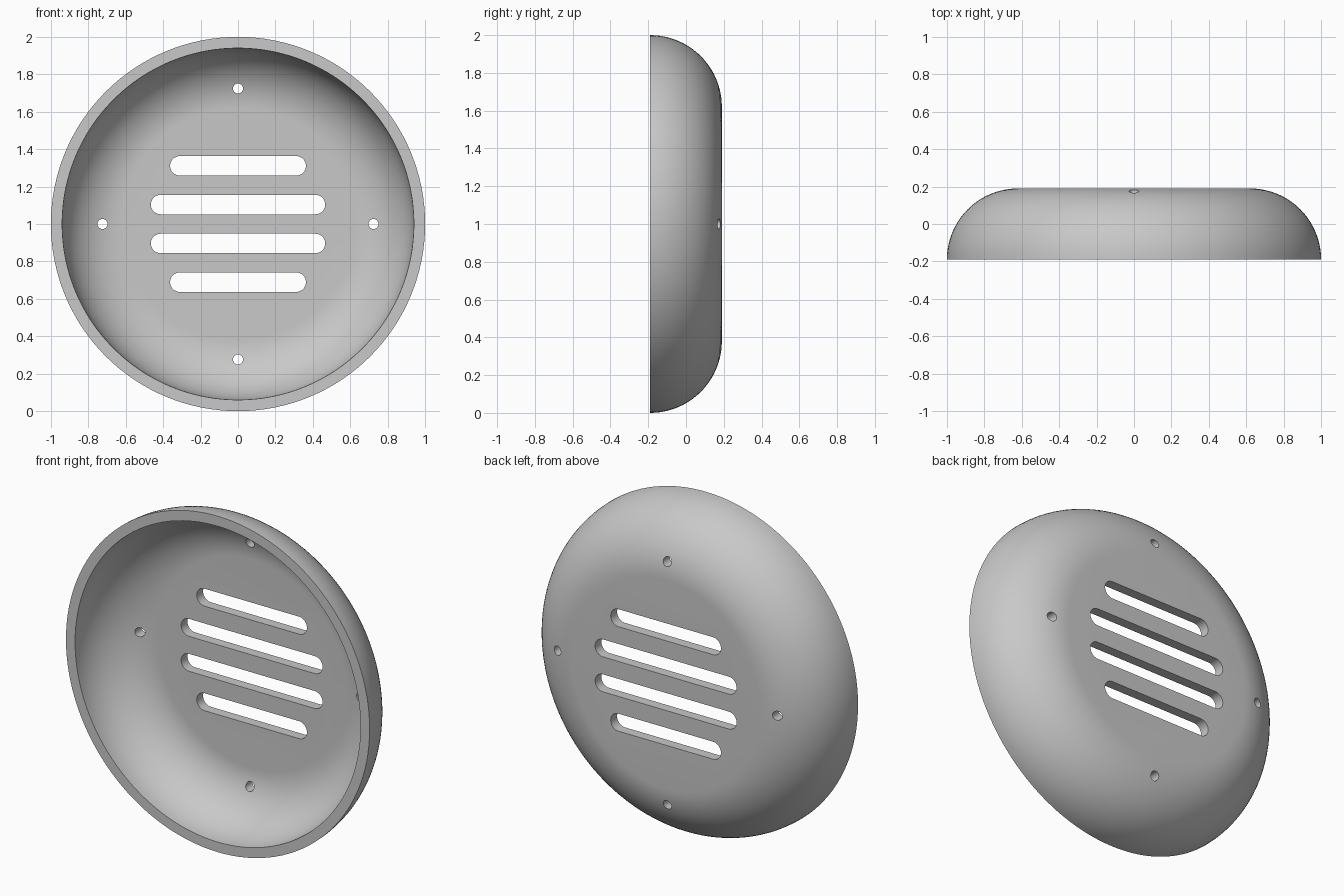
import bpy, bmesh, math
from mathutils import Matrix, Vector

cube = bpy.data.objects.get("Cube")
if cube:
    bpy.data.objects.remove(cube, do_unlink=True)

SEGMENTS = 128
ARC_STEPS = 20
FRONT, FLAT_RADIUS = -0.19, 0.62
OUTER_ARC, INNER_ARC = 0.38, 0.32

grey = bpy.data.materials.new("light_grey")
grey.use_nodes = True
colour = (0.58, 0.58, 0.58, 1)
grey.diffuse_color = colour
grey.node_tree.nodes["Principled BSDF"].inputs["Base Color"].default_value = colour


def make_object(name, bm):
    bmesh.ops.recalc_face_normals(bm, faces=bm.faces[:])
    mesh = bpy.data.meshes.new(name)
    bm.to_mesh(mesh)
    bm.free()
    mesh.materials.append(grey)
    obj = bpy.data.objects.new(name, mesh)
    bpy.context.collection.objects.link(obj)
    return obj


def arc(radius):
    """Quarter round from the open rim to the flat back, as (radius, y)."""
    steps = [i / ARC_STEPS * math.pi / 2 for i in range(ARC_STEPS + 1)]
    return [(FLAT_RADIUS + radius * math.cos(a), FRONT + radius * math.sin(a)) for a in steps]


def add_prism(bm, outline, y0, y1):
    """Extrude a closed (x, z) outline along y."""
    face = bm.faces.new([bm.verts.new((x, y0, z)) for x, z in outline])
    new = bmesh.ops.extrude_face_region(bm, geom=[face])["geom"]
    moved = [v for v in new if isinstance(v, bmesh.types.BMVert)]
    bmesh.ops.translate(bm, verts=moved, vec=(0, y1 - y0, 0))


def stadium(cx, cz, half_length, radius, steps=16):
    """Rounded slot outline; a zero straight length gives a circle."""
    points = []
    for side, start in ((1, -math.pi / 2), (-1, math.pi / 2)):
        for i in range(steps + (half_length > radius)):
            a = start + math.pi * i / steps
            points.append((cx + side * (half_length - radius) + radius * math.cos(a),
                           cz + radius * math.sin(a)))
    return points


# Hollow dished cover, revolved about the y axis
bm = bmesh.new()
profile = arc(INNER_ARC)[::-1] + arc(OUTER_ARC)
rings = []
for r, y in profile:
    angles = [2 * math.pi * i / SEGMENTS for i in range(SEGMENTS)]
    rings.append([bm.verts.new((r * math.cos(a), y, 1 + r * math.sin(a))) for a in angles])
for low, high in zip(rings, rings[1:]):
    for i in range(SEGMENTS):
        j = (i + 1) % SEGMENTS
        bm.faces.new((low[i], low[j], high[j], high[i]))
bm.faces.new(rings[0])
bm.faces.new(rings[-1])
cover = make_object("vented_cover", bm)

# Cutter for the four vent slots and four screw holes
bm = bmesh.new()
for side in (1, -1):
    for offset, half_length in ((0.104, 0.466), (0.311, 0.363)):
        add_prism(bm, stadium(0, 1 + side * offset, half_length, 0.052), -0.1, 0.4)
for i in range(4):
    a = i * math.pi / 2
    add_prism(bm, stadium(0.724 * math.cos(a), 1 + 0.724 * math.sin(a), 0.027, 0.027), -0.1, 0.4)
cutter = make_object("opening_cutter", bm)
cutter.hide_render = True

# Cut the openings, then drop the cutter
cut = cover.modifiers.new("openings", "BOOLEAN")
cut.operation = "DIFFERENCE"
cut.solver = "EXACT"
cut.object = cutter
bpy.ops.object.select_all(action="DESELECT")
bpy.context.view_layer.objects.active = cover
cover.select_set(True)
bpy.ops.object.modifier_apply(modifier=cut.name)
bpy.data.objects.remove(cutter, do_unlink=True)
bpy.ops.object.shade_smooth_by_angle(angle=math.radians(30))
